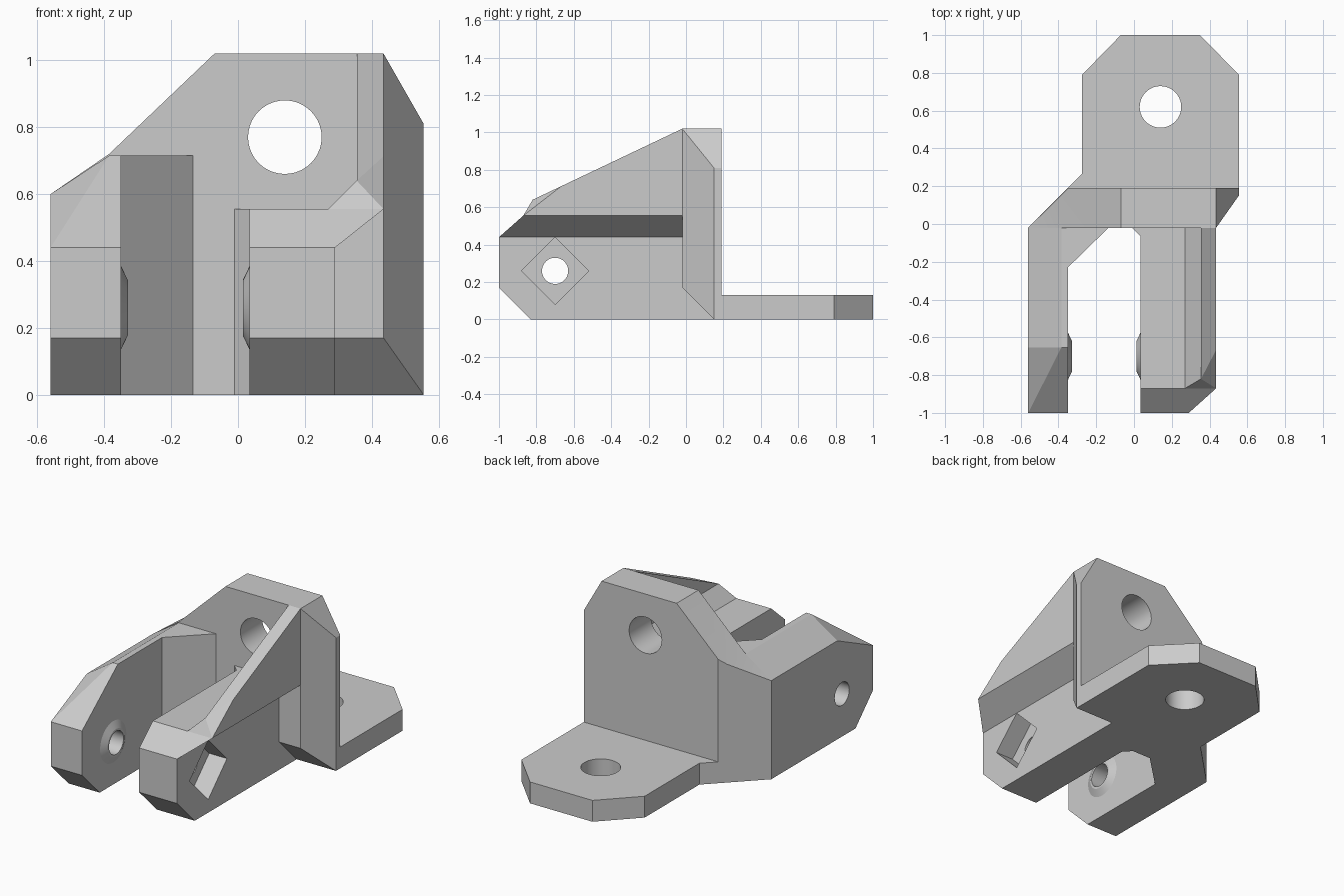
import bpy, bmesh, math
from mathutils import Vector, Matrix

default = bpy.data.objects.get("Cube")
if default:
    bpy.data.objects.remove(default, do_unlink=True)

grey = bpy.data.materials.new("light_grey")
grey.use_nodes = True
grey.diffuse_color = (0.6, 0.6, 0.6, 1)
grey.node_tree.nodes["Principled BSDF"].inputs["Base Color"].default_value = (0.6, 0.6, 0.6, 1)


def prism(axis, outline, lo, hi):
    """Extrude a 2D outline along an axis from lo to hi."""
    place = {"x": lambda a, b, t: (t, a, b),
             "y": lambda a, b, t: (a, t, b),
             "z": lambda a, b, t: (a, b, t)}[axis]
    bm = bmesh.new()
    face = bm.faces.new([bm.verts.new(place(a, b, lo)) for a, b in outline])
    new = bmesh.ops.extrude_face_region(bm, geom=[face])["geom"]
    verts = [v for v in new if isinstance(v, bmesh.types.BMVert)]
    bmesh.ops.translate(bm, verts=verts, vec=Vector(place(0, 0, hi - lo)))
    bmesh.ops.recalc_face_normals(bm, faces=bm.faces)
    return bm


def slice_off(bm, a, b, c, out):
    """Remove what lies beyond the plane a-b-c on the side of direction out."""
    a, b, c = Vector(a), Vector(b), Vector(c)
    n = (b - a).cross(c - a).normalized()
    if n.dot(Vector(out)) < 0:
        n.negate()
    bmesh.ops.bisect_plane(bm, geom=bm.verts[:] + bm.edges[:] + bm.faces[:],
                           plane_co=a, plane_no=n, clear_outer=True, dist=1e-5)
    bmesh.ops.holes_fill(bm, edges=[e for e in bm.edges if e.is_boundary], sides=0)


def chamfer(bm, p, q, out):
    """Slice along a plane parallel to x through two (y, z) points."""
    slice_off(bm, (0, *p), (0, *q), (1, *p), out)


def make(name, bm, helper=False):
    bmesh.ops.recalc_face_normals(bm, faces=bm.faces)
    mesh = bpy.data.meshes.new(name)
    bm.to_mesh(mesh)
    bm.free()
    mesh.materials.append(grey)
    obj = bpy.data.objects.new(name, mesh)
    bpy.context.collection.objects.link(obj)
    if helper:
        obj.hide_render = True
        obj.hide_viewport = True
        obj.display_type = "WIRE"
    return obj


def cone(axis, centre, r1, r2, depth):
    bm = bmesh.new()
    turn = {"x": Matrix.Rotation(math.pi / 2, 4, "Y"),
            "y": Matrix.Rotation(math.pi / 2, 4, "X"),
            "z": Matrix.Identity(4)}[axis]
    bmesh.ops.create_cone(bm, cap_ends=True, segments=40, radius1=r1, radius2=r2,
                          depth=depth, matrix=Matrix.Translation(centre) @ turn)
    return bm


def cut(obj, *cutters):
    for cutter in cutters:
        mod = obj.modifiers.new(cutter.name, "BOOLEAN")
        mod.operation = "DIFFERENCE"
        mod.solver = "EXACT"
        mod.object = cutter


# Cutters
pivot_y, pivot_z = -0.7, 0.26
pivot_cutter = make("pivot_cutter", cone("x", (0, pivot_y, pivot_z), 0.07, 0.07, 2), True)
plate_cutter = make("plate_hole_cutter", cone("y", (0.14, 0, 0.77), 0.11, 0.11, 1), True)
flange_cutter = make("flange_hole_cutter", cone("z", (0.14, 0.62, 0), 0.11, 0.11, 1), True)
h = 0.18
diamond = [(pivot_y - h, pivot_z), (pivot_y, pivot_z - h), (pivot_y + h, pivot_z), (pivot_y, pivot_z + h)]
nut_cutter = make("nut_pocket_cutter", prism("x", diamond, 0.17, 0.34), True)
foot_cutter = make("plate_foot_cutter", prism(
    "x", [(-0.12, 0.27), (0.25, -0.1), (-0.12, -0.1)], 0.29, 0.7), True)

# Back plate with angled side walls
bm = prism("y", [(-0.56, 0), (0.555, 0), (0.555, 0.81), (0.435, 1.02),
                 (-0.07, 1.02), (-0.385, 0.72), (-0.56, 0.6)], -0.02, 0.19)
slice_off(bm, (-0.56, -0.02, 0), (-0.35, 0.19, 0), (-0.56, -0.02, 1), (-1, 1, 0))
slice_off(bm, (0.435, -0.02, 0), (0.555, 0.15, 0), (0.435, -0.02, 1), (1, -1, 0))
plate = make("back_plate", bm)
cut(plate, foot_cutter, plate_cutter)

# Rear mounting flange
flange = make("mounting_flange", prism("z", [
    (-0.35, 0.19), (0.555, 0.19), (0.555, 0.79), (0.35, 1), (-0.07, 1),
    (-0.275, 0.79), (-0.275, 0.265)], 0, 0.13))
cut(flange, flange_cutter)

# Arm on the -x side
toe = ((-0.83, 0), (-1, 0.17), (0, -1, -1))
bm = prism("y", [(-0.56, 0), (-0.35, 0), (-0.35, 0.715), (-0.385, 0.715), (-0.56, 0.6)], -1, -0.02)
chamfer(bm, *toe)
chamfer(bm, (-1, 0.44), (-0.655, 0.715), (0, -1, 1))
slice_off(bm, (-0.56, -1, 0.44), (-0.385, -0.655, 0.715), (-0.56, -0.655, 0.6), (-1, -1, 1))
right_arm = make("right_arm", bm)
cut(right_arm, pivot_cutter)

# Arm on the +x side, flaring out at the top
bm = prism("y", [(0.035, 0), (0.29, 0), (0.29, 0.44), (0.435, 0.555), (0.035, 0.555)], -1, -0.02)
chamfer(bm, *toe)
chamfer(bm, (-1, 0.44), (-0.87, 0.555), (0, -1, 1))
left_arm = make("left_arm", bm)
cut(left_arm, pivot_cutter, nut_cutter)

# Sloping fin on top of the flared arm
bm = prism("y", [(0.27, 0.555), (0.435, 0.555), (0.435, 1.02), (0.355, 1.02), (0.355, 0.64)], -1, -0.02)
tip = (0.355, -0.82, 0.64)
chamfer(bm, (-0.02, 1.02), tip[1:], (0, -1, 1))
slice_off(bm, (0.27, -0.87, 0.555), (0.435, -0.87, 0.555), tip, (0, -1, 0))
slice_off(bm, (0.435, -0.67, 0.71), (0.435, -0.87, 0.555), tip, (1, -1, 1))
make("left_fin", bm)

# Corner gussets between arms and plate
make("right_gusset", prism("z", [(-0.35, -0.23), (-0.135, -0.02), (-0.35, -0.02)], 0, 0.715))
make("left_gusset", prism("z", [(0.035, -0.065), (-0.01, -0.02), (0.035, -0.02)], 0, 0.555))

# Conical bosses around the pivot hole
for name, x, r1, r2 in (("right_boss", -0.34, 0.127, 0.083), ("left_boss", 0.025, 0.083, 0.127)):
    boss = make(name, cone("x", (x, pivot_y, pivot_z), r1, r2, 0.021))
    cut(boss, pivot_cutter)

# Smooth the round surfaces, keep the creases
for obj in [o for o in bpy.context.collection.objects if o.type == "MESH" and not o.hide_render
            and grey.name in o.data.materials]:
    bpy.ops.object.select_all(action="DESELECT")
    obj.select_set(True)
    bpy.context.view_layer.objects.active = obj
    for mod in [m.name for m in obj.modifiers]:
        bpy.ops.object.modifier_apply(modifier=mod)
    bpy.ops.object.shade_smooth_by_angle(angle=math.radians(20))
